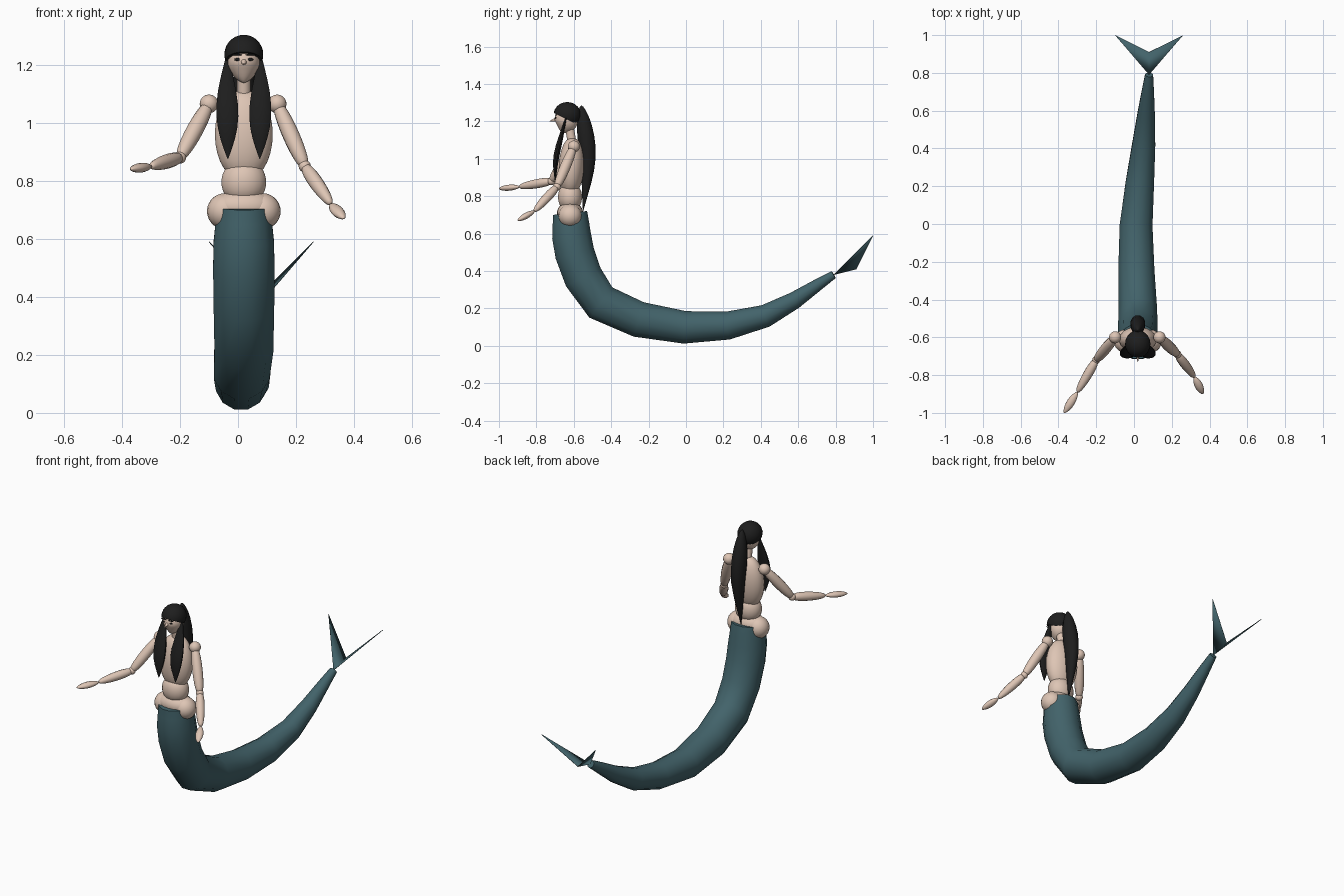
import bpy, bmesh
from math import sin, cos, pi, radians
from mathutils import Vector, Matrix

if "Cube" in bpy.data.objects:
    bpy.data.objects.remove(bpy.data.objects["Cube"], do_unlink=True)


def material(name, color):
    mat = bpy.data.materials.new(name)
    mat.use_nodes = True
    mat.diffuse_color = (*color, 1)
    mat.node_tree.nodes["Principled BSDF"].inputs["Base Color"].default_value = (*color, 1)
    return mat


skin = material("skin", (0.73, 0.56, 0.46))
black_hair = material("black_hair", (0.013, 0.013, 0.013))
teal_scales = material("teal_scales", (0.055, 0.125, 0.145))


def on_body(x, y, z):
    """Point measured from the upright axis of the upper body."""
    return Vector((x + 0.02, y - 0.62, z))


def finish(name, bm, mat):
    bmesh.ops.recalc_face_normals(bm, faces=bm.faces)
    mesh = bpy.data.meshes.new(name)
    bm.to_mesh(mesh)
    bm.free()
    mesh.materials.append(mat)
    part = bpy.data.objects.new(name, mesh)
    bpy.context.collection.objects.link(part)
    bpy.ops.object.select_all(action='DESELECT')
    part.select_set(True)
    bpy.context.view_layer.objects.active = part
    bpy.ops.object.shade_smooth_by_angle(angle=radians(50))
    return part


def along(points, t):
    """Smooth path through the given points."""
    spans = len(points) - 1
    i = min(int(t * spans), spans - 1)
    f = t * spans - i
    b, c = points[i], points[i + 1]
    a = points[i - 1] if i else b * 2 - c
    d = points[i + 2] if i + 2 <= spans else c * 2 - b
    return b + ((c - a) * f + (a * 2 - b * 5 + c * 4 - d) * f**2
                + (b * 3 - a - c * 3 + d) * f**3) / 2


def spindle(size, skew=1, power=1):
    """Radius rule that swells between two closed ends; a low power is blunter."""
    return lambda t: 0.001 + size * max(0, sin(pi * t**skew))**power


def sweep(name, points, radius, mat, flat=1, sides=12, steps=14):
    """Elliptical tube along a path, with rings packed closer at both ends."""
    bm = bmesh.new()
    places = [(1 - cos(pi * i / steps)) / 2 for i in range(steps + 1)]
    path = [along(points, t) for t in places]
    rings = []
    for i, t in enumerate(places):
        ahead = (path[min(i + 1, steps)] - path[max(i - 1, 0)]).normalized()
        across = Vector((1, 0, 0))
        across = (across - ahead * across.dot(ahead)).normalized()
        outward = ahead.cross(across) * flat
        turns = [2 * pi * (k + 0.5) / sides for k in range(sides)]
        rings.append([bm.verts.new(path[i] + radius(t) * (across * cos(a) + outward * sin(a)))
                      for a in turns])
    for low, high in zip(rings, rings[1:]):
        for k in range(sides):
            bm.faces.new((low[k - 1], low[k], high[k], high[k - 1]))
    bm.faces.new(rings[0])
    bm.faces.new(rings[-1])
    return finish(name, bm, mat)


def ball(name, centre, radii, mat, cut=None):
    bm = bmesh.new()
    bmesh.ops.create_uvsphere(bm, u_segments=20, v_segments=14, radius=1)
    bm.transform(Matrix.Translation(centre) @ Matrix.Diagonal((*radii, 1)))
    if cut:
        point, upward = cut
        bmesh.ops.bisect_plane(bm, geom=bm.verts[:] + bm.edges[:] + bm.faces[:],
                               plane_co=point, plane_no=upward, clear_inner=True)
        bmesh.ops.holes_fill(bm, edges=[e for e in bm.edges if e.is_boundary])
    return finish(name, bm, mat)


# Tail: a tapering tube that drops from the waist, then rises to the fin
def tail_radius(t):
    waist_tuck = 0.015 * max(0, 1 - 8 * t)
    return 0.11 * (1 - 0.8 * t**3) - waist_tuck


tail_path = [on_body(0, 0, 0.71), on_body(0, 0.03, 0.48), on_body(0, 0.18, 0.22),
             on_body(-0.01, 0.59, 0.1), on_body(0.03, 1.02, 0.15), on_body(0.06, 1.41, 0.38)]
sweep("tail", tail_path, tail_radius, teal_scales)

# Forked fin: two thin triangular lobes sharing the middle edge
bm = bmesh.new()
root = bm.verts.new(tail_path[-1])
notch = bm.verts.new((0.08, 0.91, 0.41))
for x in (-0.1, 0.26):
    bm.faces.new((root, notch, bm.verts.new((x, 1, 0.59))))
fin = finish("tail_fin", bm, teal_scales)
plate = fin.modifiers.new("thickness", 'SOLIDIFY')
plate.thickness = 0.003
plate.offset = 0

# Torso
sweep("chest", [on_body(0, 0, 0.81), on_body(0, 0.015, 1.11)],
      spindle(0.1, power=0.35), skin, flat=0.68, sides=20)
sweep("waist", [on_body(0, 0, 0.73), on_body(0, 0, 0.86)],
      spindle(0.077, power=0.25), skin, flat=0.83, sides=20)
ball("pelvis", on_body(0, 0, 0.71), (0.11, 0.07, 0.06), skin)
sweep("neck", [on_body(0, 0.015, 1.06), on_body(0, -0.005, 1.18)], lambda t: 0.024, skin)

# Head with a narrow chin and a pointed nose
sweep("head", [on_body(0, -0.04, 1.138), on_body(0, -0.02, 1.2), on_body(0, -0.02, 1.29)],
      spindle(0.055, 1.2, 0.6), skin, flat=1.15, sides=20)
sweep("nose", [on_body(0, -0.07, 1.212), on_body(0, -0.11, 1.2)],
      lambda t: 0.013 - 0.012 * t, skin, sides=8, steps=2)

# Paired hips, painted face details and front locks
for side, s in (("right", -1), ("left", 1)):
    ball(f"{side}_hip", on_body(0.065 * s, 0, 0.695), [0.062] * 3, skin)
    ball(f"{side}_eye", on_body(0.022 * s, -0.077, 1.218), (0.011, 0.004, 0.005), black_hair)
    ball(f"{side}_brow", on_body(0.024 * s, -0.077, 1.234), (0.018, 0.004, 0.003), black_hair)
    sweep(f"{side}_front_lock",
          [on_body(0.055 * s, -0.01, 1.26), on_body(0.058 * s, -0.045, 1.13),
           on_body(0.056 * s, -0.075, 1), on_body(0.055 * s, -0.08, 0.875)],
          spindle(0.038, 1.25), black_hair, flat=0.42)

# Hair cap with a level fringe, and the long lock down the back
ball("hair_cap", on_body(0, -0.015, 1.235), (0.067, 0.073, 0.068), black_hair,
     cut=(on_body(0, -0.08, 1.241), (0, 0.5, 1)))
sweep("back_lock", [on_body(0, 0.06, 1.285), on_body(0, 0.095, 1), on_body(0, 0.07, 0.72)],
      spindle(0.04, 0.65), black_hair, flat=1.15)

# Jointed arms: shoulder, elbow, wrist and fingertip
arms = {
    "right": [(-0.1, -0.6, 1.065), (-0.2, -0.72, 0.88), (-0.3, -0.89, 0.85), (-0.37, -1, 0.84)],
    "left": [(0.135, -0.6, 1.065), (0.23, -0.69, 0.85), (0.32, -0.81, 0.72), (0.365, -0.9, 0.67)],
}
for side, joints in arms.items():
    shoulder, elbow, wrist, fingertip = map(Vector, joints)
    ball(f"{side}_shoulder", shoulder, [0.032] * 3, skin)
    ball(f"{side}_elbow", elbow, [0.021] * 3, skin)
    sweep(f"{side}_upper_arm", [shoulder, elbow], spindle(0.028, power=0.25), skin)
    sweep(f"{side}_forearm", [elbow, wrist], spindle(0.024, 0.75, 0.35), skin)
    sweep(f"{side}_hand", [wrist, fingertip], spindle(0.021, power=0.6), skin, flat=0.75)
